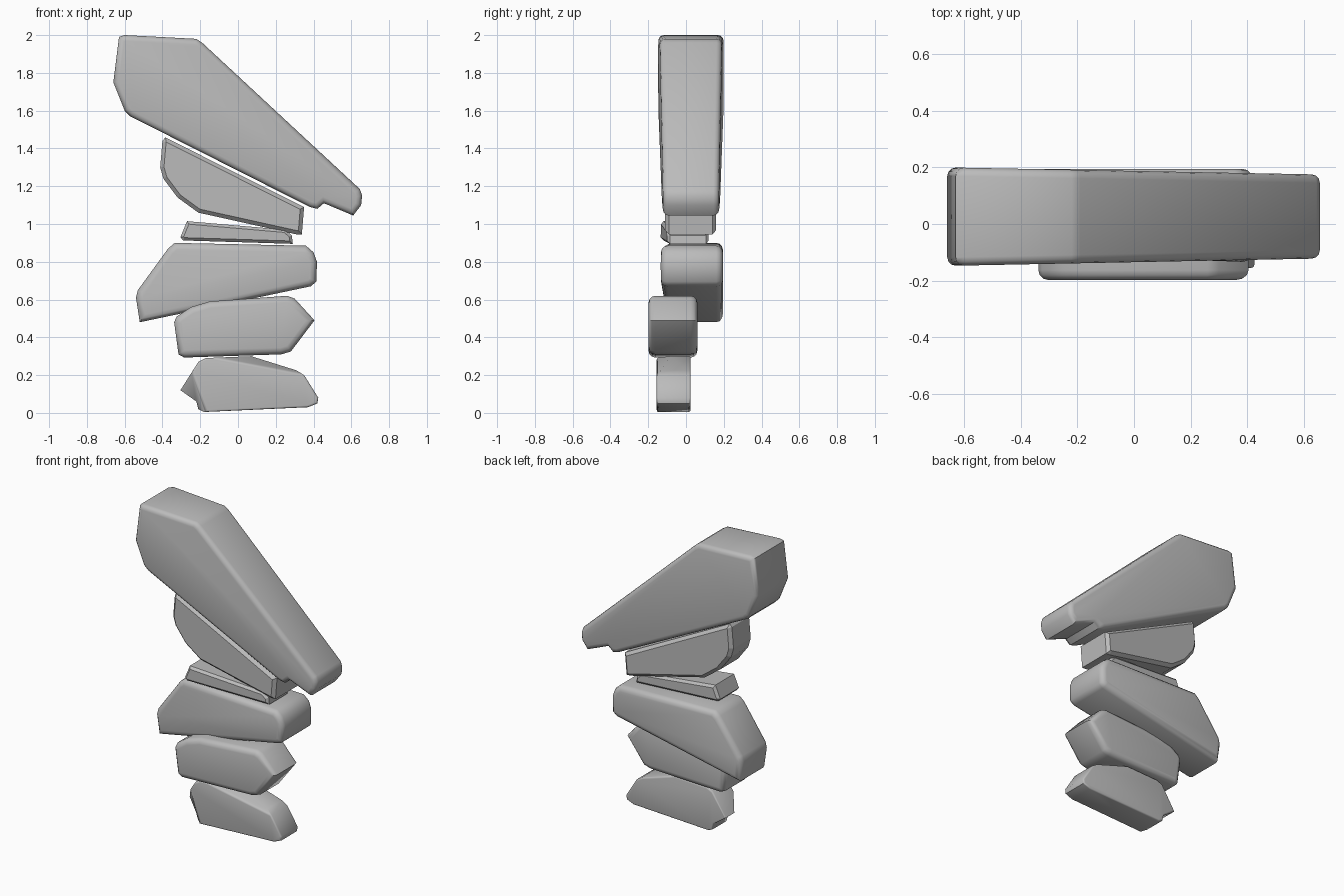
import bpy, bmesh, math
from mathutils import Vector

cube = bpy.data.objects.get("Cube")
if cube:
    bpy.data.objects.remove(cube, do_unlink=True)

stone_grey = bpy.data.materials.new("stone_grey")
stone_grey.use_nodes = True
GREY = (0.5, 0.5, 0.5, 1)
stone_grey.diffuse_color = GREY
stone_grey.node_tree.nodes["Principled BSDF"].inputs["Base Color"].default_value = GREY


def stone(name, outline, front, back, bevel, segments=3, smooth=50, chips=()):
    """Extrude an x-z outline; front and back give y at the left and right ends."""
    xs = [x for x, z in outline]
    lo, span = min(xs), max(xs) - min(xs)
    bm = bmesh.new()

    def ring(ends):
        a, b = ends
        return [bm.verts.new((x, a + (b - a) * (x - lo) / span, z)) for x, z in outline]

    f, b = ring(front), ring(back)
    caps = [bm.faces.new(f), bm.faces.new(b[::-1])]
    for i in range(len(f)):
        j = (i + 1) % len(f)
        bm.faces.new((f[j], f[i], b[i], b[j]))
    bmesh.ops.recalc_face_normals(bm, faces=bm.faces)
    # Slice broken corners away
    for point, normal in chips:
        geom = bm.verts[:] + bm.edges[:] + bm.faces[:]
        cut = bmesh.ops.bisect_plane(bm, geom=geom, plane_co=Vector(point),
                                     plane_no=Vector(normal), clear_outer=True)
        edges = [e for e in cut["geom_cut"] if isinstance(e, bmesh.types.BMEdge)]
        bmesh.ops.edgeloop_fill(bm, edges=edges)
    bmesh.ops.recalc_face_normals(bm, faces=bm.faces)
    # Round the rims of the front and back faces
    rims = {e for face in bm.faces if abs(face.normal.y) > 0.95 for e in face.edges}
    bmesh.ops.bevel(bm, geom=list(rims), offset=bevel, segments=segments,
                    profile=0.5, affect='EDGES', clamp_overlap=True)
    mesh = bpy.data.meshes.new(name)
    bm.to_mesh(mesh)
    bm.free()
    mesh.materials.append(stone_grey)
    obj = bpy.data.objects.new(name, mesh)
    bpy.context.collection.objects.link(obj)
    if smooth:
        bpy.ops.object.select_all(action='DESELECT')
        obj.select_set(True)
        bpy.context.view_layer.objects.active = obj
        bpy.ops.object.shade_smooth_by_angle(angle=math.radians(smooth))
    return obj


# Lowest stone, with two broken corners on its front
stone("base_stone",
      [(-.21, .27), (-.305, .12), (-.22, .06), (-.21, .02), (-.18, .005), (.37, .03),
       (.42, .05), (.425, .08), (.35, .2), (.31, .225), (.07, .3), (-.17, .29)],
      (-.155, -.155), (.025, .025), .02,
      chips=[((-.2, -.155, .1), (-.6, -.7, -.2)), ((.1, -.155, .25), (.15, -.5, .8))])

# Second stone, pointed on one end
stone("pointed_stone",
      [(-.25, .56), (-.325, .51), (-.338, .48), (-.315, .31), (-.285, .293), (.23, .31),
       (.28, .325), (.405, .49), (.30, .605), (.26, .62), (-.15, .59)],
      (-.198, -.198), (.06, .06), .035)

# Third stone, a wedge drooping to one side
stone("wedge_stone",
      [(-.335, .9), (-.37, .87), (-.53, .65), (-.54, .61), (-.52, .48), (.385, .67),
       (.415, .695), (.418, .8), (.40, .85), (.36, .885)],
      (-.10, -.135), (.195, .195), .035)

# Thin flat slab
stone("thin_slab",
      [(-.27, 1.015), (-.305, .93), (-.29, .913), (.29, .895), (.285, .94), (.25, .97)],
      (-.135, -.10), (.09, .12), .015, 1, 0)

# Sharp-edged stone supporting the top one
stone("faceted_stone",
      [(-.385, 1.458), (-.40, 1.44), (-.412, 1.3), (-.395, 1.24), (-.32, 1.14),
       (-.21, 1.06), (.31, .945), (.338, .945), (.35, 1.09)],
      (-.11, -.11), (.11, .16), .02, 1, 0)

# Long leaning stone on top
stone("leaning_top_stone",
      [(-.63, 1.99), (-.6, 2), (-.22, 1.98), (-.19, 1.96), (.645, 1.185), (.657, 1.15),
       (.652, 1.1), (.61, 1.045), (.455, 1.11), (.42, 1.08), (.38, 1.09),
       (-.57, 1.57), (-.6, 1.6), (-.66, 1.75)],
      (-.148, -.122), (.2, .175), .03)
